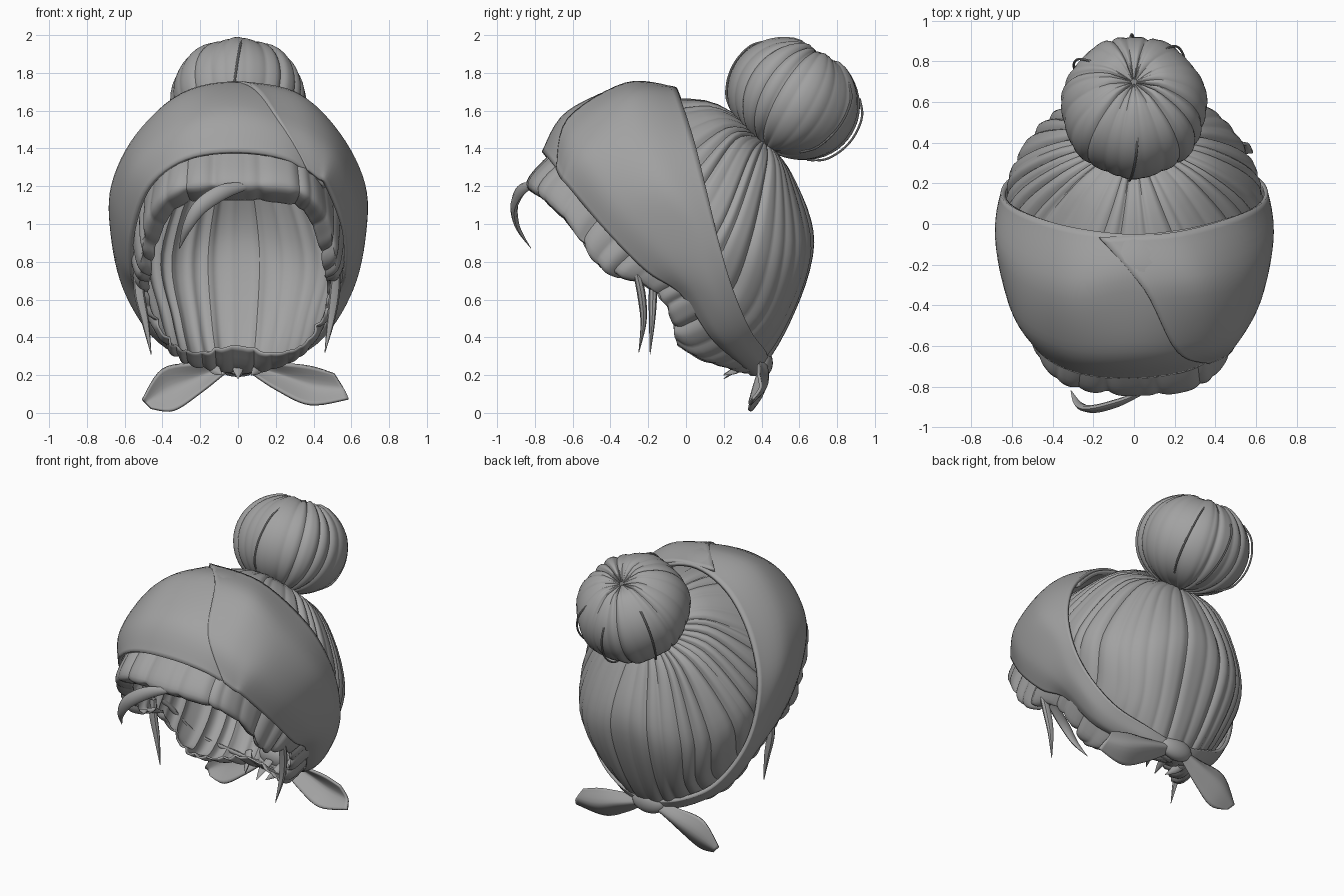
import bpy, bmesh, math, random
from mathutils import Vector as V

if "Cube" in bpy.data.objects:
    bpy.data.objects.remove(bpy.data.objects["Cube"])

grey = bpy.data.materials.new("plain_grey")
grey.diffuse_color = (0.36, 0.36, 0.36, 1)
grey.use_nodes = True
grey.node_tree.nodes["Principled BSDF"].inputs["Base Color"].default_value = grey.diffuse_color


def spline(pts, steps, closed=False):
    """Catmull-Rom resampling of a point list."""
    pts = [V(p) for p in pts]
    n = len(pts)
    get = (lambda i: pts[i % n]) if closed else (lambda i: pts[max(0, min(n - 1, i))])
    out = []
    for i in range(n if closed else n - 1):
        a, b, c, d = (get(i + k) for k in (-1, 0, 1, 2))
        for s in range(steps):
            t = s / steps
            out.append(0.5 * (2 * b + (c - a) * t + (2 * a - 5 * b + 4 * c - d) * t * t
                              + (3 * b - a - 3 * c + d) * t ** 3))
    return out if closed else out + [pts[-1]]


def finish(ob, angle=40):
    ob.data.materials.append(grey)
    bpy.ops.object.select_all(action='DESELECT')
    ob.select_set(True)
    bpy.context.view_layer.objects.active = ob
    bpy.ops.object.shade_smooth_by_angle(angle=math.radians(angle))
    return ob


def loft(name, stations, along, across, closed=False, center=(0, 0, 0.95), offset=None, thick=0.0):
    """Smooth surface through rows of points; offset(u, v) pushes it along its normals."""
    rows = [spline(s, across) for s in stations]
    cols = [spline(c, along, closed) for c in zip(*rows)]
    nv, nu = len(cols), len(cols[0])
    bm = bmesh.new()
    g = [[bm.verts.new(p) for p in c] for c in cols]
    for j in range(nv - 1):
        for i in range(nu if closed else nu - 1):
            k = (i + 1) % nu
            bm.faces.new((g[j][i], g[j][k], g[j + 1][k], g[j + 1][i]))
    bm.normal_update()
    c = V(center)
    if sum(f.normal.dot(f.calc_center_median() - c) * f.calc_area() for f in bm.faces) < 0:
        bmesh.ops.reverse_faces(bm, faces=bm.faces[:])
        bm.normal_update()
    if offset:
        moves = [(g[j][i], g[j][i].normal * offset(i / nu, j / (nv - 1)))
                 for j in range(nv) for i in range(nu)]
        for vert, d in moves:
            vert.co += d
    bmesh.ops.remove_doubles(bm, verts=bm.verts[:], dist=0.0005)
    me = bpy.data.meshes.new(name)
    bm.to_mesh(me)
    bm.free()
    ob = bpy.data.objects.new(name, me)
    bpy.context.collection.objects.link(ob)
    if thick:
        m = ob.modifiers.new("thickness", 'SOLIDIFY')
        m.thickness, m.offset = thick, -1
    return finish(ob)


def lock(name, pts, radii, flat=1.0):
    """Tapered strand of hair swept along a path."""
    path = spline(pts, 6)
    rad = [p.x for p in spline([(r, 0, 0) for r in radii], 6)]
    rings = []
    for i, p in enumerate(path):
        t = (path[min(i + 1, len(path) - 1)] - path[max(i - 1, 0)]).normalized()
        side = t.cross(V((0, 1, 0.01))).normalized()
        up = side.cross(t)
        rings.append([p + rad[i] * (side * math.cos(a) + up * math.sin(a) * flat)
                      for a in (k * math.tau / 8 for k in range(9))])
    return loft(name, rings, 1, 1, center=path[len(path) // 2])


def mx(row):
    return [(-x, y, z) for x, y, z in row]


def groove(count, depth, seed):
    """Locks of uneven width, parted by narrow creases of uneven depth."""
    rnd = random.Random(seed)
    cuts = [((i + rnd.uniform(-0.3, 0.3)) / count, rnd.choice((0.3, 0.5, 1.0, 1.5))) for i in range(count)]

    def f(u):
        total = 0
        for c, k in cuts:
            d = abs((u - c + 0.5) % 1 - 0.5) * count
            total -= depth * k * max(0, 1 - d / 0.45) ** 2
        return total
    return f


# hair shell: meridians from the tie to the fringe, side and nape rim
tie = (0, 0.42, 1.45)
half = [
    [(0, .1, 1.655), (0, -.43, 1.6), (0, -.725, 1.37), (0, -.85, 1.21), (0, -.74, 1.125)],
    [(.12, .12, 1.635), (.3, -.36, 1.54), (.31, -.68, 1.335), (.32, -.8, 1.18), (.29, -.68, 1.095)],
    [(.25, .18, 1.56), (.48, -.2, 1.37), (.47, -.52, 1.2), (.48, -.64, 1.03), (.4, -.56, .97)],
    [(.34, .25, 1.48), (.59, 0, 1.2), (.56, -.28, .97), (.53, -.45, .79), (.46, -.39, .73)],
    [(.37, .32, 1.4), (.62, .15, 1.05), (.58, -.05, .8), (.53, -.21, .68), (.47, -.17, .67)],
    [(.35, .41, 1.33), (.59, .3, .95), (.55, .16, .65), (.49, -.04, .52), (.45, -.08, .5)],
    [(.28, .5, 1.29), (.46, .5, .85), (.4, .38, .5), (.35, .1, .31), (.35, -.04, .35)],
    [(.15, .55, 1.26), (.25, .64, .85), (.22, .51, .46), (.18, .29, .23), (.18, .1, .31)],
    [(0, .57, 1.25), (0, .68, .9), (0, .55, .48), (0, .35, .21), (0, .13, .345)],
]
ring = half + [mx(s) for s in half[-2:0:-1]]
ring = [[tie] + s for s in ring]
strands = groove(34, 0.015, 2)
loft("hair_shell", ring, 24, 6, closed=True, thick=0.012,
     offset=lambda u, v: strands(u) * min(1, v * 4) + 0.004 * math.sin(u * 44 + v * 7) * v)

# head scarf: front-to-back rows running from the crown down to the nape
band = [
    [(0, -.765, 1.385), (0, -.63, 1.6), (0, -.28, 1.75), (0, -.05, 1.725)],
    [(.28, -.735, 1.345), (.3, -.62, 1.53), (.3, -.32, 1.69), (.28, -.02, 1.65)],
    [(.475, -.625, 1.2), (.54, -.51, 1.34), (.54, -.25, 1.475), (.5, .04, 1.45)],
    [(.565, -.42, .96), (.63, -.35, 1.1), (.67, -.12, 1.21), (.635, .11, 1.17)],
    [(.57, -.21, .75), (.64, -.13, .85), (.675, .04, .95), (.65, .18, .88)],
    [(.53, -.03, .63), (.58, .04, .64), (.61, .14, .66), (.58, .25, .65)],
    [(.42, .13, .4), (.45, .18, .4), (.46, .25, .42), (.43, .34, .44)],
    [(.22, .27, .27), (.23, .31, .26), (.23, .37, .28), (.22, .42, .33)],
    [(0, .34, .2), (0, .38, .2), (0, .42, .23), (0, .43, .28)],
]


def grow(row, k):
    c = V((0, 0, 0.95))
    return [tuple(c + (V(p) - c) * k) for p in row]


under = [mx(r) for r in band[:0:-1]] + [grow(band[0], 0.998)] + [grow(r, 0.98) for r in band[1:3]]
loft("scarf_under_wrap", under, 6, 6, thick=0.025)
seam = [(.37, -.685, 1.29), (.21, -.625, 1.555), (.05, -.32, 1.745), (-.17, -.065, 1.725)]
middle = [(.43, -.66, 1.24), (.4, -.59, 1.465), (.33, -.3, 1.68), (.2, -.04, 1.69)]
over = [grow(r, 1.005) for r in [seam, middle] + band[2:]]
loft("scarf_over_wrap", over, 6, 6, thick=0.02)

# bun: grooved flattened ball on a tilted axis
axis = V((0, 0.5, 0.866))
side, up = V((1, 0, 0)), V((0, 0.866, -0.5))
mid = V((0, 0.575, 1.66))


def bun_point(a, b, k=1.0):
    r, h = 0.36 * math.sin(b) ** 0.85, -0.30 * math.cos(b)
    if h > 0:
        h -= 0.05 * math.exp(-(r / 0.07) ** 2)
    return mid + k * (axis * h + r * (side * math.cos(a) + up * math.sin(a)))


bun_rows = [[bun_point(k * math.tau / 24, 0.02 + 3.1 * j / 12) for j in range(13)] for k in range(24)]
bun_groove = groove(22, 0.011, 7)
loft("bun", bun_rows, 10, 2, closed=True, center=mid,
     offset=lambda u, v: bun_groove(u) + 0.005 * math.sin(u * math.tau * 7))

# loose strands arching over the bun
for a, b0, b1 in ((0.75, 0.7, 2.4), (2.4, 0.7, 2.4), (4.6, 0.7, 2.3), (1.45, 0.6, 2.2)):
    pts = [bun_point(a + 0.03 * j, b0 + (b1 - b0) * j / 6, 0.99 if j in (0, 6) else 1.03) for j in range(7)]
    lock("loose_bun_strand", pts, [0.006] * 7)

# hair tie
bpy.ops.mesh.primitive_torus_add(major_radius=0.055, minor_radius=0.025, major_segments=24, minor_segments=8,
                                 location=(0, 0.425, 1.445), rotation=(-math.radians(30), 0, 0))
bpy.context.object.name = "hair_tie"
finish(bpy.context.object)

# curl on the forehead and a thin lock by each ear
lock("forehead_curl", [(.04, -.83, 1.2), (-.08, -.88, 1.17), (-.2, -.91, 1.09), (-.27, -.89, .98), (-.31, -.82, .87)],
     [.02, .04, .04, .025, .002], 0.5)
lock("right_ear_lock", [(.52, -.26, .74), (.51, -.235, .62), (.49, -.225, .48), (.46, -.25, .32)],
     [.025, .028, .02, .002], 0.8)
lock("left_ear_lock", [(-.53, -.17, .74), (-.52, -.175, .62), (-.49, -.18, .48), (-.46, -.19, .31)],
     [.025, .028, .02, .002], 0.8)

# wisps at the nape
for x in (-.12, 0, .1):
    lock("nape_wisp", [(x * 1.3, .34, .26 + abs(x) * .2), (x, .27, .23), (x * .7, .2, .18 + abs(x) * .2)],
         [.03, .028, .002], 0.5)

# knot and the two scarf tails
bpy.ops.mesh.primitive_uv_sphere_add(segments=20, ring_count=12, location=(0, .405, .265))
knot = bpy.context.object
knot.name = "scarf_knot"
knot.scale = (.12, .055, .075)
finish(knot)
left = [
    [(-.05, .41, .29), (-.05, .43, .25), (-.05, .39, .22)],
    [(-.2, .39, .27), (-.2, .43, .19), (-.2, .36, .1)],
    [(-.4, .39, .235), (-.37, .42, .12), (-.34, .34, .01)],
    [(-.51, .37, .07), (-.49, .38, .05), (-.46, .36, .02)],
]
right = [
    [(.05, .41, .29), (.05, .43, .25), (.05, .39, .22)],
    [(.2, .39, .27), (.22, .44, .2), (.2, .36, .12)],
    [(.38, .39, .25), (.4, .43, .14), (.38, .34, .04)],
    [(.51, .39, .21), (.56, .4, .13), (.585, .36, .07)],
]
for name, rows in (("left_scarf_tail", left), ("right_scarf_tail", right)):
    loft(name, rows, 6, 5, center=(0, 0, .15), thick=0.015)
